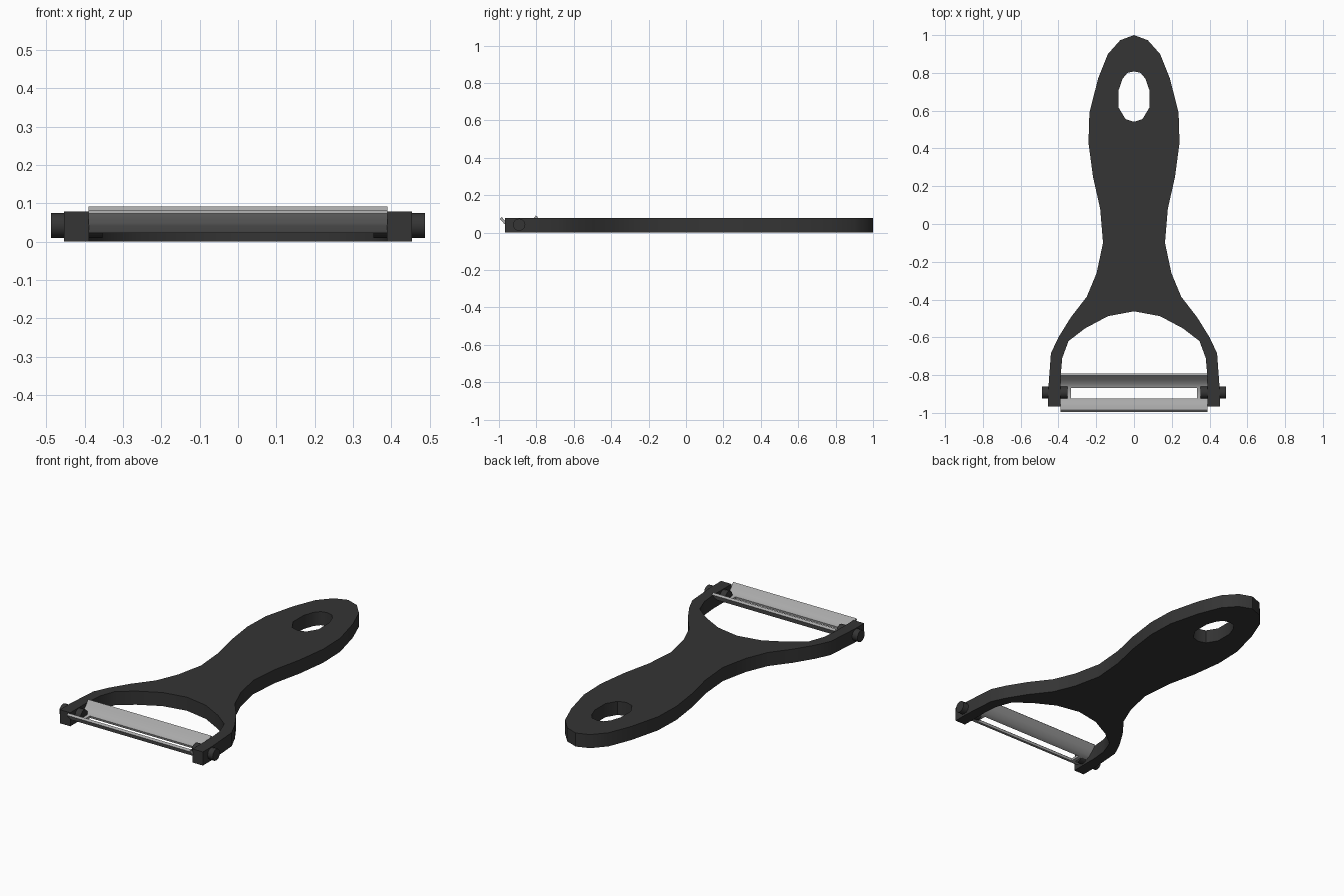
import bpy, bmesh, math

if "Cube" in bpy.data.objects:
    bpy.data.objects.remove(bpy.data.objects["Cube"])


def material(name, rgb):
    m = bpy.data.materials.new(name)
    m.diffuse_color = (*rgb, 1)
    m.use_nodes = True
    m.node_tree.nodes["Principled BSDF"].inputs["Base Color"].default_value = m.diffuse_color
    return m


def smooth(ob, degrees):
    bpy.ops.object.select_all(action='DESELECT')
    ob.select_set(True)
    bpy.context.view_layer.objects.active = ob
    bpy.ops.object.shade_smooth_by_angle(angle=math.radians(degrees))


def mirrored(half):
    """Closed outline from a right half that starts and ends on x = 0."""
    return half + [(-x, y) for x, y in half[-2:0:-1]]


black = material("black_plastic", (0.035, 0.035, 0.035))
steel = material("blade_steel", (0.40, 0.40, 0.40))

# Handle with forked arms and hanging hole: filled outline, extruded
outline = [(0, 1.0), (0.073, 0.973), (0.138, 0.90), (0.19, 0.77), (0.236, 0.59),
           (0.241, 0.43), (0.217, 0.25), (0.179, 0.08), (0.164, -0.10),
           (0.198, -0.26), (0.25, -0.385), (0.335, -0.495), (0.40, -0.60),
           (0.44, -0.685), (0.454, -0.88), (0.454, -0.967), (0.388, -0.967),
           (0.388, -0.80), (0.38, -0.71), (0.347, -0.62), (0.26, -0.553),
           (0.138, -0.488), (0, -0.462)]
hole = [(0, 0.808), (0.035, 0.80), (0.06, 0.77), (0.081, 0.71), (0.081, 0.615),
        (0.045, 0.555), (0, 0.541)]

curve = bpy.data.curves.new("handle", 'CURVE')
curve.dimensions = '2D'
curve.fill_mode = 'BOTH'
curve.extrude = 0.039
for half in (outline, hole):
    pts = mirrored(half)
    sp = curve.splines.new('POLY')
    sp.points.add(len(pts) - 1)
    for p, (x, y) in zip(sp.points, pts):
        p.co = (x, y, 0, 1)
    sp.use_cyclic_u = True
handle = bpy.data.objects.new("handle", curve)
handle.location.z = 0.039
bpy.context.collection.objects.link(handle)
handle.select_set(True)
bpy.context.view_layer.objects.active = handle
bpy.ops.object.convert(target='MESH')
handle = bpy.context.view_layer.objects.active
bm = bmesh.new()
bm.from_mesh(handle.data)
bmesh.ops.remove_doubles(bm, verts=bm.verts, dist=1e-4)
bmesh.ops.recalc_face_normals(bm, faces=bm.faces)
bm.to_mesh(handle.data)
bm.free()
handle.data.materials.clear()
handle.data.materials.append(black)
smooth(handle, 40)

# Pivot pins through the arms
for side, name in ((-1, "left_pivot_pin"), (1, "right_pivot_pin")):
    bpy.ops.mesh.primitive_cylinder_add(vertices=12, radius=0.033, depth=0.134,
                                        location=(side * 0.42, -0.892, 0.042),
                                        rotation=(0, math.pi / 2, 0))
    pin = bpy.context.object
    pin.name = name
    pin.data.materials.append(black)
    smooth(pin, 40)

# Curved swivel blade with a long slot
profile = [(-0.990, 0.078), (-0.968, 0.053), (-0.948, 0.036), (-0.925, 0.029),
           (-0.865, 0.029), (-0.842, 0.040), (-0.820, 0.060), (-0.797, 0.087)]
stations = [-0.39, -0.333, 0.333, 0.39]
bm = bmesh.new()
grid = [[bm.verts.new((x, y, z)) for x in stations] for y, z in profile]
for r in range(len(profile) - 1):
    for c in range(3):
        if (r, c) != (3, 1):   # leave the slot open
            bm.faces.new((grid[r][c], grid[r][c + 1],
                          grid[r + 1][c + 1], grid[r + 1][c]))
me = bpy.data.meshes.new("blade")
bm.to_mesh(me)
bm.free()
blade = bpy.data.objects.new("blade", me)
bpy.context.collection.objects.link(blade)
me.materials.append(steel)
smooth(blade, 40)
mod = blade.modifiers.new("thickness", 'SOLIDIFY')
mod.thickness = 0.014
mod.offset = 0
bpy.ops.object.modifier_apply(modifier=mod.name)
smooth(blade, 40)
